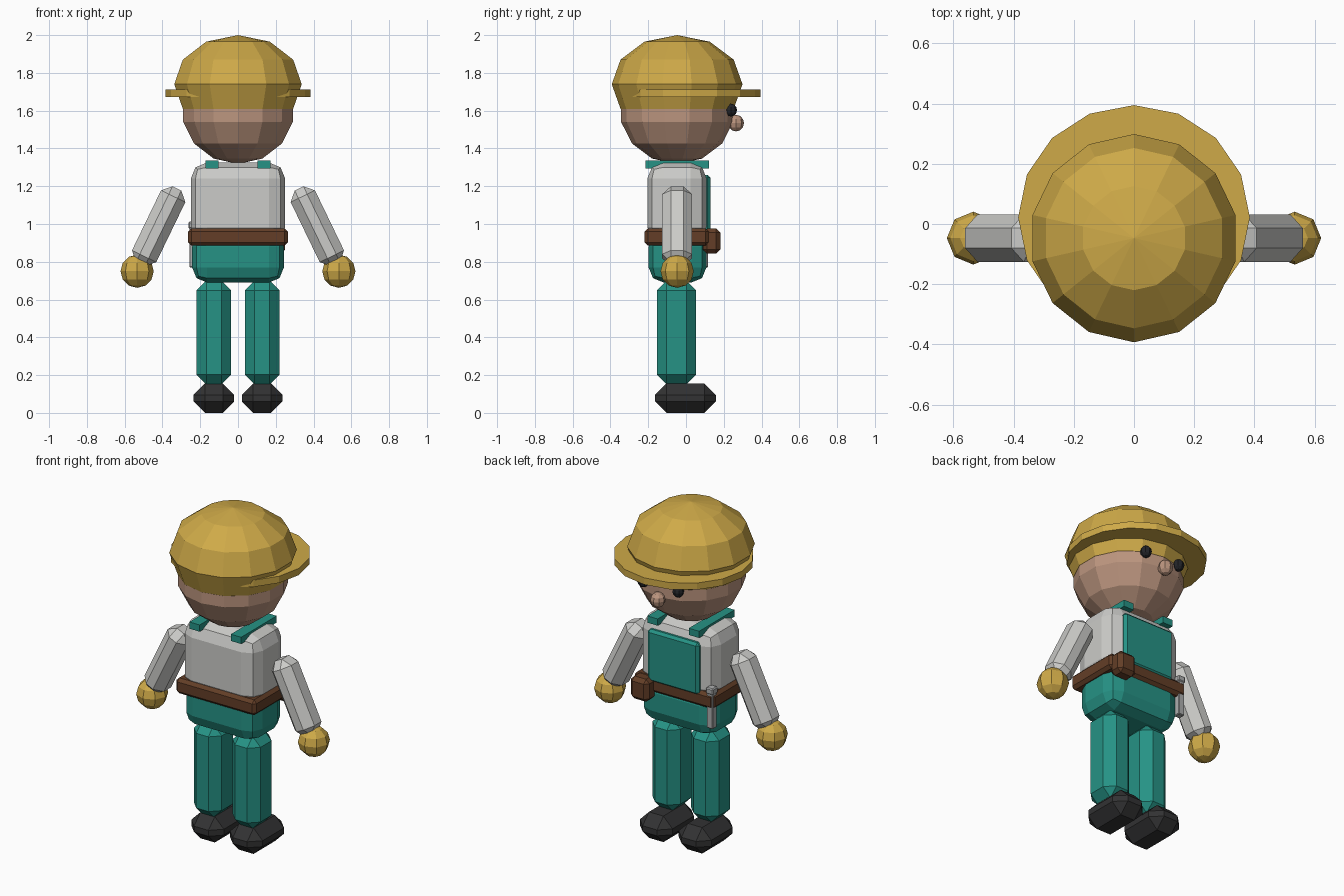
import bpy, bmesh, math
from mathutils import Matrix, Vector

if "Cube" in bpy.data.objects:
    bpy.data.objects.remove(bpy.data.objects["Cube"])

CY = -0.047  # body centre line


def colour(name, r, g, b):
    m = bpy.data.materials.new(name)
    m.diffuse_color = (r, g, b, 1)
    m.use_nodes = True
    m.node_tree.nodes["Principled BSDF"].inputs["Base Color"].default_value = m.diffuse_color
    return m


YELLOW = colour("yellow", 0.62, 0.40, 0.065)
SKIN = colour("skin", 0.50, 0.30, 0.21)
TEAL = colour("teal", 0.019, 0.29, 0.235)
WHITE = colour("off_white", 0.60, 0.60, 0.58)
BROWN = colour("brown", 0.125, 0.048, 0.02)
BLACK = colour("boot_black", 0.032, 0.032, 0.033)
EYE = colour("eye_black", 0.017, 0.018, 0.022)
STEEL = colour("steel", 0.42, 0.43, 0.43)


def finish(name, bm, mat):
    bmesh.ops.recalc_face_normals(bm, faces=bm.faces)
    me = bpy.data.meshes.new(name)
    bm.to_mesh(me)
    bm.free()
    me.materials.append(mat)
    ob = bpy.data.objects.new(name, me)
    bpy.context.collection.objects.link(ob)
    return ob


def box(name, mat, lo, hi, bevel=0.0, segments=1, tilt=0.0):
    """Chamfered box between two corners, tilted about y."""
    lo, hi = Vector(lo), Vector(hi)
    bm = bmesh.new()
    bmesh.ops.create_cube(bm, size=1)
    bmesh.ops.scale(bm, vec=hi - lo, verts=bm.verts)
    if bevel:
        bmesh.ops.bevel(bm, geom=bm.edges[:], offset=bevel, segments=segments,
                        profile=0.5, affect='EDGES')
    ob = finish(name, bm, mat)
    ob.location = (lo + hi) / 2
    ob.rotation_euler.y = tilt
    return ob


def ball(name, mat, loc, radii, seg, rings):
    """Low-poly ellipsoid with a vertex column facing +y."""
    bm = bmesh.new()
    bmesh.ops.create_uvsphere(bm, u_segments=seg, v_segments=rings, radius=1)
    top = max((v for v in bm.verts if abs(v.co.x) + abs(v.co.y) > .1),
              key=lambda v: v.co.y)
    turn = math.pi / 2 - math.atan2(top.co.y, top.co.x)
    bmesh.ops.rotate(bm, verts=bm.verts, matrix=Matrix.Rotation(turn, 3, 'Z'))
    bmesh.ops.scale(bm, vec=radii, verts=bm.verts)
    ob = finish(name, bm, mat)
    ob.location = loc
    return ob


# Head, nose and helmet
ball("head", SKIN, (0, CY, 1.605), (0.305, 0.305, 0.287), 14, 7)
ball("nose", SKIN, (0, 0.265, 1.534), (0.042, 0.042, 0.044), 8, 6)
ball("helmet_dome", YELLOW, (0, CY, 1.74), (0.346, 0.346, 0.26), 14, 6)
bm = bmesh.new()
bmesh.ops.create_cone(bm, cap_ends=True, segments=16, radius1=1, radius2=1, depth=1)
bmesh.ops.scale(bm, vec=(0.385, 0.373, 0.04), verts=bm.verts)
finish("helmet_brim", bm, YELLOW).location = (0, 0.022, 1.693)

# Torso, trousers and belt
box("shirt", WHITE, (-.25, -.205, .90), (.25, .11, 1.325), .085, 2)
box("trouser_hips", TEAL, (-.243, -.198, .69), (.243, .108, .96), .08, 2)
box("bib", TEAL, (-.17, .08, .95), (.17, .13, 1.26), .015)
box("belt", BROWN, (-.265, -.22, .885), (.265, .122, .977), .018)

# Tool pouch and hammer hanging from the belt
box("tool_pouch", BROWN, (.13, .09, .843), (.25, .182, .977), .022)
box("hammer_handle", STEEL, (-.258, .075, .77), (-.218, .117, .99), .004)
box("hammer_head", STEEL, (-.262, .072, .975), (-.214, .122, 1.012), .006)

# Paired parts
for side, s in (("left", -1), ("right", 1)):
    def pair(name, mat, cx, cy, cz, dx, dy, dz, bevel, tilt=0.0):
        box(f"{side}_{name}", mat, (s * cx - dx / 2, cy - dy / 2, cz - dz / 2),
            (s * cx + dx / 2, cy + dy / 2, cz + dz / 2), bevel, 1, s * tilt)

    pair("strap", TEAL, .137, CY, 1.315, .068, .335, .04, 0)
    pair("leg", TEAL, .128, -.05, .425, .184, .208, .55, .052)
    pair("boot", BLACK, .128, -.003, .078, .215, .322, .155, .06)
    pair("arm", WHITE, .42, CY, .988, .143, .158, .445, .046, -math.radians(25.8))
    ball(f"{side}_glove", YELLOW, (s * .534, CY, .75), (.088, .088, .088), 8, 6)
    ball(f"{side}_eye", EYE, (s * .115, .238, 1.603), (.032, .032, .034), 8, 6)
